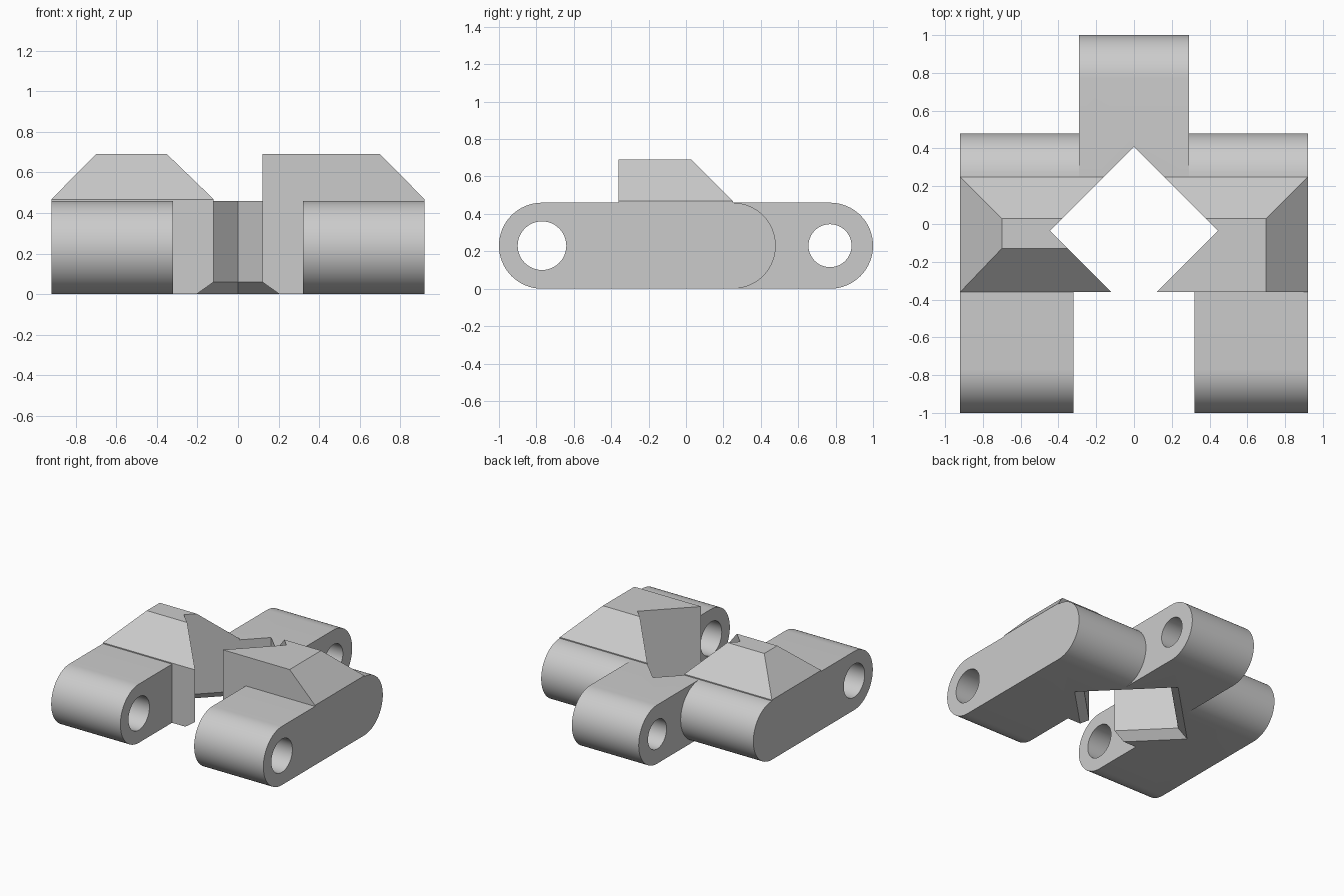
import bpy, bmesh, math

if "Cube" in bpy.data.objects:
    bpy.data.objects.remove(bpy.data.objects["Cube"])

grey = bpy.data.materials.new("cast_grey")
grey.diffuse_color = (0.6, 0.6, 0.6, 1)
grey.use_nodes = True
grey.node_tree.nodes["Principled BSDF"].inputs["Base Color"].default_value = grey.diffuse_color
R = 0.23          # half thickness of the link
AXIS_Z = 0.23


def loft(name, rings):
    """Closed solid through rings that have equal point counts."""
    bm = bmesh.new()
    loops = [[bm.verts.new(p) for p in ring] for ring in rings]
    n = len(loops[0])
    for a, b in zip(loops, loops[1:]):
        for i in range(n):
            j = (i + 1) % n
            bm.faces.new((a[i], a[j], b[j], b[i]))
    bm.faces.new(loops[0])
    bm.faces.new(loops[-1])
    bmesh.ops.recalc_face_normals(bm, faces=bm.faces)
    mesh = bpy.data.meshes.new(name)
    bm.to_mesh(mesh)
    bm.free()
    mesh.materials.append(grey)
    ob = bpy.data.objects.new(name, mesh)
    bpy.context.collection.objects.link(ob)
    return ob


def arc(cy, start, end, r=R, n=32):
    return [(cy + r * math.cos(start + (end - start) * i / n),
             AXIS_Z + r * math.sin(start + (end - start) * i / n)) for i in range(n + 1)]


def bar(name, x0, x1, profile):
    return loft(name, [[(x, y, z) for y, z in profile] for x in (x0, x1)])


def link_profile(front, back, round_front):
    """Side outline with a rounded back and a rounded or flat front."""
    h = math.pi / 2
    nose = arc(front + R, h, 3 * h) if round_front else [(front, 2 * R), (front, 0)]
    return arc(back - R, -h, h) + nose


def rect(x0, x1, y0, y1, z):
    return [(x0, y0, z), (x1, y0, z), (x1, y1, z), (x0, y1, z)]


def boolean(target, other, operation):
    mod = target.modifiers.new(operation.lower(), 'BOOLEAN')
    mod.operation, mod.solver, mod.object = operation, 'EXACT', other
    bpy.context.view_layer.objects.active = target
    bpy.ops.object.modifier_apply(modifier=mod.name)
    bpy.data.objects.remove(other)


# Centre body with the single rear hinge arm
body = bar("track_link", -0.29, 0.29, link_profile(-0.36, 1.0, False))

# Narrow webs and the paired front hinge arms
for s in (-1, 1):
    boolean(body, bar("web", s * 0.29, s * 0.32, link_profile(-0.36, 0.48, False)), 'UNION')
    boolean(body, bar("side_arm", s * 0.32, s * 0.92, link_profile(-1.0, 0.48, True)), 'UNION')

# Raised bevelled lugs: the left one also slopes at the front
for s, top_front in ((-1, -0.13), (1, -0.36)):
    lug = loft("lug", [rect(0, s * 0.92, -0.36, 0.25, 0.40),
                       rect(0, s * 0.92, -0.36, 0.25, 0.468),
                       rect(0, s * 0.70, top_front, 0.03, 0.69)])
    boolean(body, lug, 'UNION')

# Diamond opening, flared along its lower rim
def diamond(r, z, cy=-0.035):
    return [(r, cy, z), (0, cy + r, z), (-r, cy, z), (0, cy - r, z)]

boolean(body, loft("diamond_cutter", [diamond(0.671, -0.1), diamond(0.445, 0.06),
                                      diamond(0.445, 1.0)]), 'DIFFERENCE')

# Hinge pin holes
for y, r in ((-0.77, 0.13), (0.77, 0.115)):
    hole = arc(y, 0, 2 * math.pi, r, 48)[:-1]
    boolean(body, bar("pin_cutter", -1.2, 1.2, hole), 'DIFFERENCE')

bpy.ops.object.select_all(action='DESELECT')
body.select_set(True)
bpy.context.view_layer.objects.active = body
bpy.ops.object.shade_smooth_by_angle(angle=math.radians(25))
